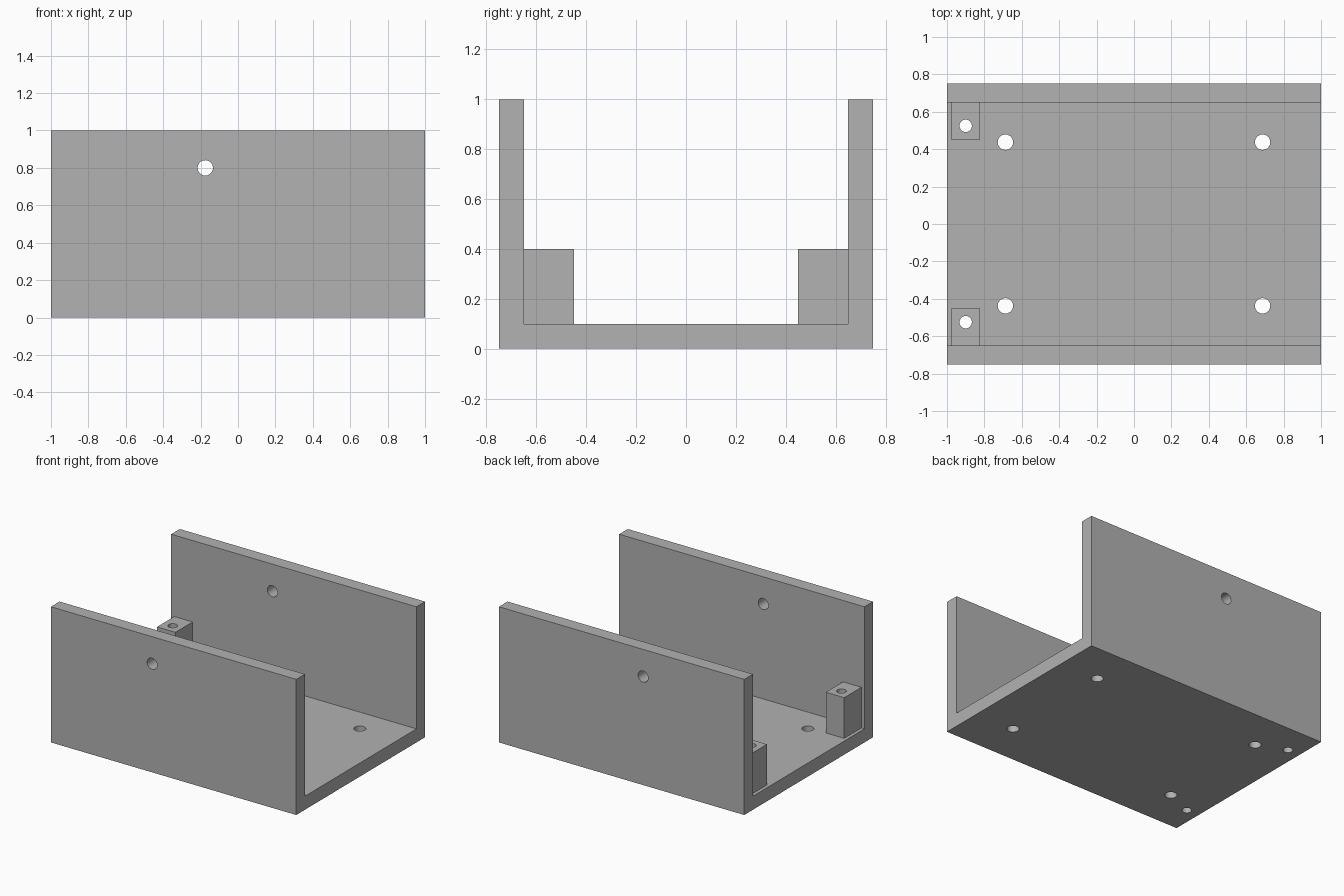
import bpy, bmesh, math
from mathutils import Matrix, Vector

cube = bpy.data.objects.get("Cube")
if cube:
    bpy.data.objects.remove(cube, do_unlink=True)

LENGTH, WIDTH, HEIGHT, WALL = 2.0, 1.5, 1.0, 0.1
POST_SIZE = Vector((0.15, 0.2, 0.3))
POST_X, POST_Y = -0.9, 0.55
POST_HOLE_Y, POST_HOLE_R = 0.525, 0.033
BOLT_X, BOLT_Y, BOLT_R = 0.6875, 0.4375, 0.041
SIDE_HOLE_X, SIDE_HOLE_Z = -0.175, 0.8

# Single grey material
grey = bpy.data.materials.new("plain grey")
grey.use_nodes = True
colour = (0.445, 0.445, 0.445, 1)
grey.diffuse_color = colour
grey.node_tree.nodes["Principled BSDF"].inputs["Base Color"].default_value = colour


def make_object(name, bm):
    bmesh.ops.recalc_face_normals(bm, faces=bm.faces)
    mesh = bpy.data.meshes.new(name)
    bm.to_mesh(mesh)
    bm.free()
    mesh.materials.append(grey)
    obj = bpy.data.objects.new(name, mesh)
    bpy.context.collection.objects.link(obj)
    return obj


def add_hole(bm, centre, radius, depth, sideways=False):
    turn = Matrix.Rotation(math.pi / 2 if sideways else 0, 4, "X")
    bmesh.ops.create_cone(bm, cap_ends=True, segments=48, radius1=radius, radius2=radius,
                          depth=depth, matrix=Matrix.Translation(centre) @ turn)


def drill(obj, bm):
    """Cut the holes, then drop the cutter."""
    cutter = make_object("hole_cutter", bm)
    cutter.hide_render = True
    mod = obj.modifiers.new("holes", "BOOLEAN")
    mod.operation, mod.solver, mod.object = "DIFFERENCE", "EXACT", cutter
    bpy.ops.object.select_all(action="DESELECT")
    bpy.context.view_layer.objects.active = obj
    obj.select_set(True)
    bpy.ops.object.modifier_apply(modifier=mod.name)
    bpy.data.objects.remove(cutter, do_unlink=True)
    bpy.ops.object.shade_smooth_by_angle(angle=math.radians(30))


# U-shaped channel: half profile mirrored, then extruded along x
outer, inner = WIDTH / 2, WIDTH / 2 - WALL
half = [(outer, 0), (outer, HEIGHT), (inner, HEIGHT), (inner, WALL)]
profile = half + [(-y, z) for y, z in reversed(half)]
bm = bmesh.new()
face = bm.faces.new([bm.verts.new((-LENGTH / 2, y, z)) for y, z in profile])
end = bmesh.ops.extrude_face_region(bm, geom=[face])["geom"]
bmesh.ops.translate(bm, vec=(LENGTH, 0, 0),
                    verts=[v for v in end if isinstance(v, bmesh.types.BMVert)])
channel = make_object("channel_body", bm)

# Floor bolt holes, post holes and the hole through both walls
holes = bmesh.new()
for side in (-1, 1):
    for end in (-1, 1):
        add_hole(holes, (end * BOLT_X, side * BOLT_Y, WALL / 2), BOLT_R, WALL * 2)
    add_hole(holes, (POST_X, side * POST_HOLE_Y, WALL / 2), POST_HOLE_R, WALL * 2)
add_hole(holes, (SIDE_HOLE_X, 0, SIDE_HOLE_Z), BOLT_R, WIDTH * 1.2, sideways=True)
drill(channel, holes)

# Drilled corner posts
for side, name in ((-1, "front_post"), (1, "back_post")):
    centre = Vector((POST_X, side * POST_Y, WALL + POST_SIZE.z / 2))
    bm = bmesh.new()
    bmesh.ops.create_cube(bm, size=1, matrix=Matrix.Translation(centre)
                          @ Matrix.Diagonal(POST_SIZE).to_4x4())
    post = make_object(name, bm)
    holes = bmesh.new()
    add_hole(holes, (POST_X, side * POST_HOLE_Y, centre.z), POST_HOLE_R, POST_SIZE.z * 1.5)
    drill(post, holes)
